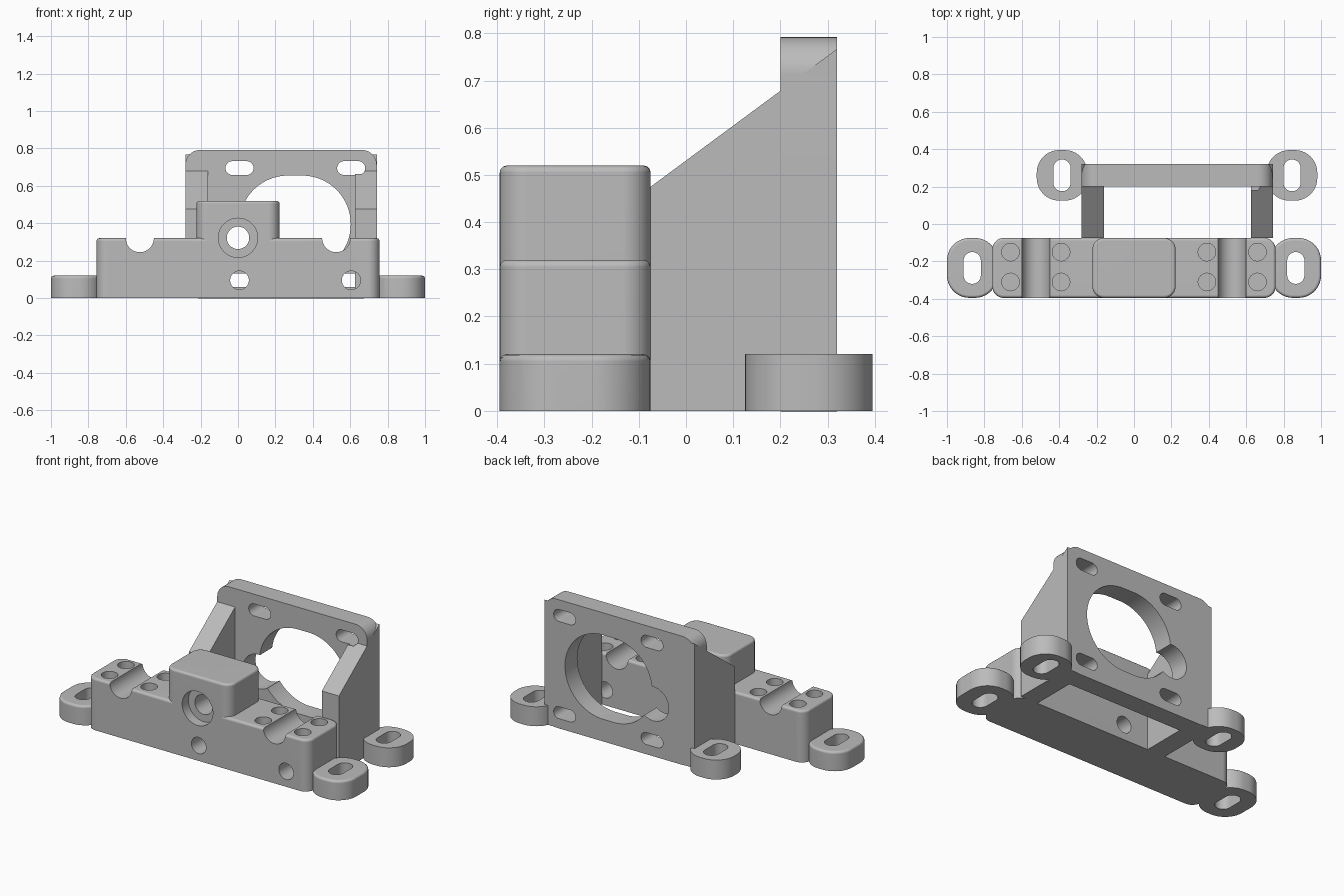
import bpy, bmesh, math
from mathutils import Vector

cube = bpy.data.objects.get("Cube")
if cube:
    bpy.data.objects.remove(cube, do_unlink=True)

grey = bpy.data.materials.new("plain_grey")
grey.use_nodes = True
colour = (0.5, 0.5, 0.5, 1)
grey.diffuse_color = colour
grey.node_tree.nodes["Principled BSDF"].inputs["Base Color"].default_value = colour

# How a profile point (u, v) at depth d maps to space for each extrusion axis
AXES = {
    "X": lambda u, v, d: Vector((d, u, v)),
    "Y": lambda u, v, d: Vector((u, d, v)),
    "Z": lambda u, v, d: Vector((u, v, d)),
}


def extrude(name, points, start, end, axis="Z", bevel=0):
    """Extrude a closed profile, optionally softening the rim at its end."""
    bm = bmesh.new()
    place = AXES[axis]
    low = [bm.verts.new(place(u, v, start)) for u, v in points]
    high = [bm.verts.new(place(u, v, end)) for u, v in points]
    bm.faces.new(low)
    cap = bm.faces.new(high)
    n = len(points)
    for i in range(n):
        j = (i + 1) % n
        bm.faces.new((low[i], low[j], high[j], high[i]))
    bmesh.ops.recalc_face_normals(bm, faces=bm.faces[:])
    if bevel:
        bmesh.ops.bevel(bm, geom=list(cap.edges), offset=bevel, segments=3,
                        profile=0.5, affect="EDGES")
    mesh = bpy.data.meshes.new(name)
    bm.to_mesh(mesh)
    bm.free()
    mesh.materials.append(grey)
    obj = bpy.data.objects.new(name, mesh)
    bpy.context.collection.objects.link(obj)
    return obj


def rounded(u, v, half_u, half_v, r, segments=10):
    """Rounded rectangle; becomes a slot or circle when r fills it."""
    points = []
    corners = ((1, 1), (-1, 1), (-1, -1), (1, -1))
    for k, (su, sv) in enumerate(corners):
        for i in range(segments + 1):
            a = math.pi / 2 * (k + i / segments)
            p = Vector((u + su * (half_u - r) + r * math.cos(a),
                        v + sv * (half_v - r) + r * math.sin(a)))
            if not points or (p - points[-1]).length > 1e-5:
                points.append(p)
    if (points[0] - points[-1]).length < 1e-5:
        points.pop()
    return points


def circle(u, v, r):
    return rounded(u, v, r, r, r)


def cut(obj, cutters):
    """Subtract every cutter from the object."""
    bpy.context.view_layer.objects.active = obj
    for cutter in cutters:
        mod = obj.modifiers.new("cut", "BOOLEAN")
        mod.operation = "DIFFERENCE"
        mod.solver = "EXACT"
        mod.object = cutter
        bpy.ops.object.modifier_apply(modifier=mod.name)


parts = []
helpers = []


def part(*args, **kw):
    obj = extrude(*args, **kw)
    parts.append(obj)
    return obj


def tool(*args, **kw):
    obj = extrude(*args, **kw)
    obj.hide_render = True
    helpers.append(obj)
    return obj


# Front clamp block and raised centre housing
MID_Y, HALF_Y = -0.235, 0.16
block = part("clamp_block", rounded(0, MID_Y, 0.757, HALF_Y, 0.06), 0, 0.32, bevel=0.015)
housing = part("centre_housing", rounded(0, MID_Y, 0.222, HALF_Y, 0.06), 0.3, 0.52, bevel=0.015)

# Shaft bore with a shallow front counterbore
bore = [tool("bore", circle(0, 0.322, 0.06), -0.5, 0, "Y"),
        tool("counterbore", circle(0, 0.322, 0.105), -0.5, -0.335, "Y")]
cut(housing, bore)

# Rod grooves, blind top holes and lower through holes
block_tools = bore[:]
for side in (-1, 1):
    block_tools.append(tool("groove", circle(side * 0.525, 0.32, 0.075), -0.5, 0, "Y"))
    for x in (0.39, 0.66):
        for y in (-0.31, -0.15):
            block_tools.append(tool("top_hole", circle(side * x, y, 0.047), 0.18, 0.5))
for x in (0.008, 0.605):
    block_tools.append(tool("through_hole", circle(x, 0.095, 0.05), -0.5, 0, "Y"))
cut(block, block_tools)

# Rear mounting plate with its two side walls
CX, CZ = 0.23, 0.395
plate = part("mounting_plate", rounded(CX, CZ, 0.512, 0.397, 0.08), 0.2, 0.32, "Y")
wall_profile = [(-0.075, 0), (0.32, 0), (0.32, 0.767), (-0.075, 0.475)]
right_wall = part("right_wall", wall_profile, -0.282, -0.16, "X")
left_wall = part("left_wall", wall_profile, 0.625, 0.742, "X")

# Wide opening, shaft clearance and four adjustment slots
slots = [tool("slot", rounded(x, z, 0.075, 0.037, 0.037), 0.18, 0.4, "Y")
         for x in (0.008, 0.605) for z in (0.095, 0.695)]
openings = [tool("wide_opening", rounded(0.305, CZ, 0.298, 0.26, 0.26, 16), 0.1, 0.4, "Y"),
            tool("shaft_clearance", circle(0, 0.322, 0.105), 0.1, 0.4, "Y")]
cut(plate, slots + openings)
cut(left_wall, slots[2:])

# Slotted mounting feet
feet = (("front_right_foot", -0.865, MID_Y, HALF_Y, 0.015),
        ("front_left_foot", 0.865, MID_Y, HALF_Y, 0.015),
        ("rear_right_foot", -0.385, 0.26, 0.135, 0),
        ("rear_left_foot", 0.845, 0.26, 0.135, 0))
for name, x, y, half, bevel in feet:
    foot = part(name, rounded(x, y, 0.135, half, 0.12), 0, 0.12, bevel=bevel)
    cut(foot, [tool("foot_slot", rounded(x, y, 0.046, 0.085, 0.046), -0.1, 0.3)])

for helper in helpers:
    bpy.data.objects.remove(helper, do_unlink=True)

# Smooth curved faces, keep machined edges crisp
bpy.ops.object.select_all(action="DESELECT")
for obj in parts:
    obj.select_set(True)
bpy.context.view_layer.objects.active = block
bpy.ops.object.shade_smooth_by_angle(angle=math.radians(32))
for obj in parts:
    normals = obj.modifiers.new("even_shading", "WEIGHTED_NORMAL")
    normals.keep_sharp = True
